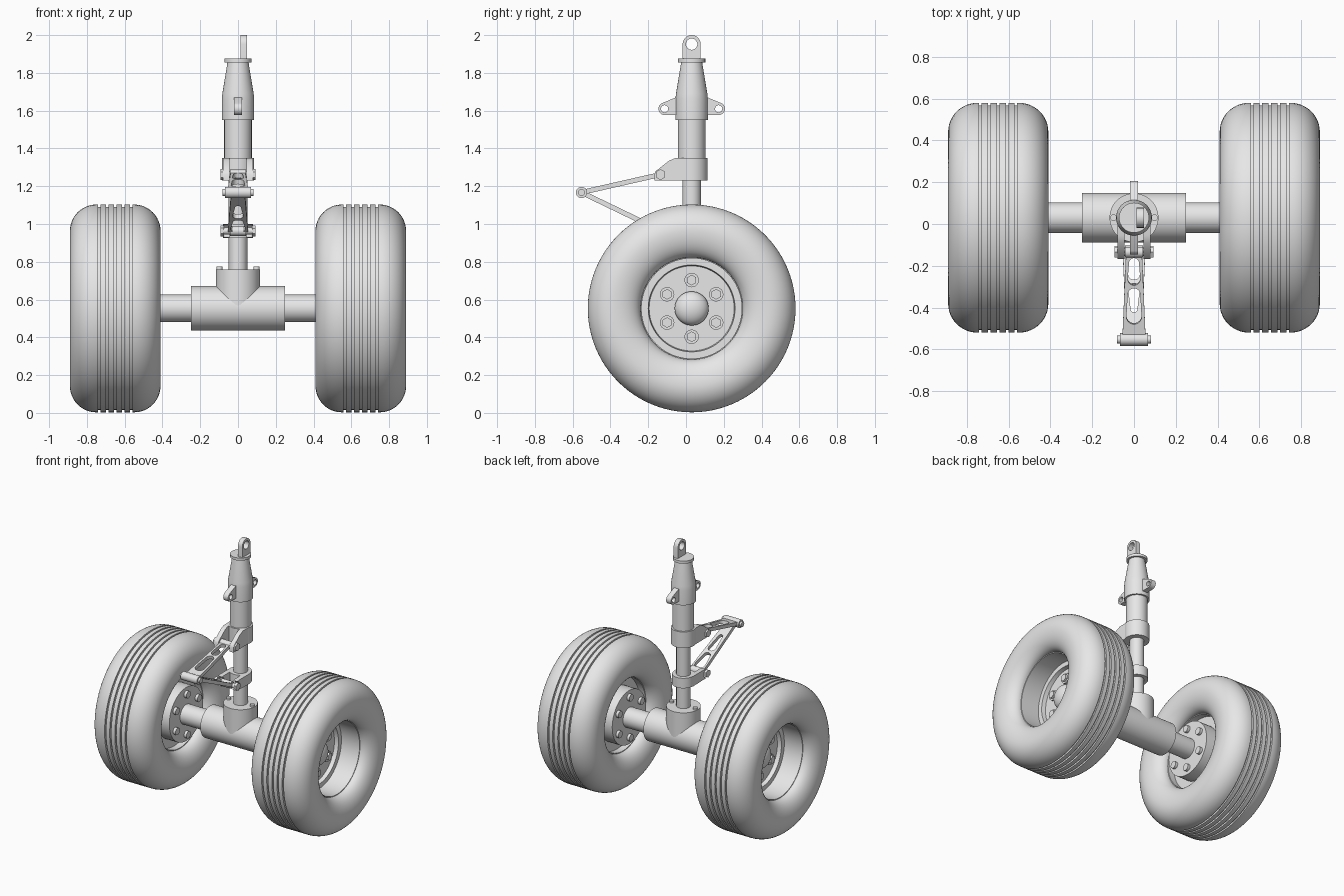
import bpy, bmesh
from math import sin, cos, pi, radians
from mathutils import Matrix, Vector

cube = bpy.data.objects.get("Cube")
if cube:
    bpy.data.objects.remove(cube, do_unlink=True)

metal = bpy.data.materials.new("plain_grey")
GREY = (0.8, 0.8, 0.8, 1)
metal.diffuse_color = GREY
metal.use_nodes = True
metal.node_tree.nodes["Principled BSDF"].inputs["Base Color"].default_value = GREY

CY, AXLE_Z = 0.03, 0.553          # strut line and axle height
STRUT = Matrix.Translation((0, CY, 0))
# plate frame: local x -> world y, local y -> world z, local z -> world x
SIDE = Matrix(((0, 0, 1, 0), (1, 0, 0, 0), (0, 1, 0, 0), (0, 0, 0, 1)))


def finish(name, bm, matrix):
    bmesh.ops.remove_doubles(bm, verts=bm.verts, dist=1e-5)
    bmesh.ops.recalc_face_normals(bm, faces=bm.faces)
    mesh = bpy.data.meshes.new(name)
    bm.to_mesh(mesh)
    bm.free()
    mesh.polygons.foreach_set("use_smooth", [True] * len(mesh.polygons))
    mesh.set_sharp_from_angle(angle=radians(32))
    mesh.materials.append(metal)
    obj = bpy.data.objects.new(name, mesh)
    obj.matrix_world = matrix
    bpy.context.collection.objects.link(obj)
    return obj


def lathe(name, profile, matrix, n=48, closed=False):
    """Turn (radius, height) points around local z."""
    bm = bmesh.new()
    rings = []
    for k in range(n):
        a = 2 * pi * k / n
        rings.append([bm.verts.new((r * cos(a), r * sin(a), h)) for r, h in profile])
    count = len(profile)
    for k in range(n):
        p, q = rings[k], rings[(k + 1) % n]
        for i in range(count if closed else count - 1):
            j = (i + 1) % count
            corners = [p[i], q[i], q[j], p[j]]
            if profile[i][0] == 0:
                corners = [p[i], q[j], p[j]]
            elif profile[j][0] == 0:
                corners = [p[i], q[i], p[j]]
            bm.faces.new(corners)
    return finish(name, bm, matrix)


def rod(name, r, lo, hi, matrix, n=32):
    return lathe(name, [(0, lo), (r, lo), (r, hi), (0, hi)], matrix, n)


def arc(cx, cy, r, start, end, n=12):
    angles = [radians(start + (end - start) * k / n) for k in range(n + 1)]
    return [(cx + r * cos(a), cy + r * sin(a)) for a in angles]


def circle(cx, cy, r):
    return arc(cx, cy, r, 0, 345, 23)


def slot(x0, x1, r0, r1):
    return arc(x0, 0, r0, 90, 270) + arc(x1, 0, r1, -90, 90)


def plate(name, loops, thickness, matrix):
    """Extrude an outline, with further loops as holes, about local z = 0."""
    curve = bpy.data.curves.new(name + "_outline", "CURVE")
    curve.dimensions, curve.fill_mode = "2D", "BOTH"
    curve.extrude = thickness / 2
    for loop in loops:
        s = curve.splines.new("POLY")
        s.points.add(len(loop) - 1)
        for pt, (x, y) in zip(s.points, loop):
            pt.co = (x, y, 0, 1)
        s.use_cyclic_u = True
    temp = bpy.data.objects.new(name + "_outline", curve)
    bpy.context.collection.objects.link(temp)
    bpy.context.view_layer.update()
    shape = temp.evaluated_get(bpy.context.evaluated_depsgraph_get())
    mesh = bpy.data.meshes.new_from_object(shape)
    bm = bmesh.new()
    bm.from_mesh(mesh)
    bpy.data.objects.remove(temp, do_unlink=True)
    bpy.data.meshes.remove(mesh)
    return finish(name, bm, matrix)


def across(y, z, x=0, s=1):
    """Frame whose local z runs along s * x."""
    return Matrix.Translation((x, y, z)) @ Matrix.Rotation(s * pi / 2, 4, "Y")


# Tyre section: grooved tread, rounded shoulders, bulged sidewalls
R, W = 0.55, 0.24
tread = []
for k in range(-2, 3):
    g = k * 0.0425
    tread += [(R, g - 0.006), (R - 0.013, g - 0.006), (R - 0.013, g + 0.006), (R, g + 0.006)]
half = [(0.41 + 0.14 * sin(t), 0.1 + 0.14 * cos(t))
        for t in [pi / 2 * (1 - k / 12) for k in range(13)]]
half += [(0.41 - 0.14 * sin(t), 0.15 + 0.09 * cos(t))
         for t in [pi / 2 * k / 10 for k in range(1, 11)]]
tyre_section = [(r, -a) for r, a in reversed(half)] + tread + half

rim_section = [(0, -0.03), (0.225, -0.03), (0.23, 0), (0.265, 0), (0.265, 0.15),
               (0.275, 0.15), (0.275, -0.15), (0.265, -0.15), (0.265, -0.1), (0, -0.1)]
dome = [(0.09 * cos(t), -0.01 + 0.06 * sin(t)) for t in [pi / 2 * k / 8 for k in range(8)]]
hub_section = [(0, -0.04), (0.09, -0.04)] + dome + [(0, 0.05)]

for s, side in ((1, "left"), (-1, "right")):
    hub = across(CY, AXLE_Z, s * 0.65, s)
    lathe(side + "_tyre", tyre_section, hub, 96, closed=True)
    lathe(side + "_rim", rim_section, hub, 64)
    lathe(side + "_hub_dome", hub_section, hub)
    rod(side + "_brake_flange", 0.2, -0.2, -0.09, hub, 48)
    for k in range(6):
        a = radians(60 * k)
        spot = hub @ Matrix.Translation((0.15 * cos(a), 0.15 * sin(a), 0))
        rod(side + "_wheel_washer", 0.038, -0.04, -0.015, spot, 24)
        rod(side + "_wheel_nut", 0.028, -0.02, 0, spot, 6)
        rod(side + "_flange_bolt", 0.026, -0.22, -0.19, spot, 16)

# Axle, its housing and the strut socket
axle = across(CY, AXLE_Z)
rod("axle", 0.073, -0.5, 0.5, axle)
rod("axle_housing", 0.118, -0.25, 0.25, axle, 48)
rod("strut_socket", 0.117, AXLE_Z, 0.76, STRUT, 48)
for x in (-0.098, 0.098):
    rod("socket_bolt", 0.016, 0.75, 0.775, Matrix.Translation((x, CY, 0)), 12)

# Strut: piston, cylinder, tapered head and cap
rod("piston", 0.049, 0.7, 1.3, STRUT)
rod("cylinder", 0.073, 1.23, 1.6, STRUT, 48)
lathe("tapered_head", [(0, 1.55), (0.086, 1.55), (0.086, 1.66), (0.083, 1.69),
                       (0.055, 1.86), (0, 1.86)], STRUT)
rod("head_cap", 0.072, 1.855, 1.875, STRUT)
plate("top_lug", [[(-0.048, 1.865), (0.048, 1.865)] + arc(0, 1.952, 0.048, 0, 180),
                  circle(0, 1.952, 0.03)],
      0.036, Matrix.Translation((0.03, CY, 0)) @ SIDE)
for d, name in ((-1, "front_lug"), (1, "rear_lug")):
    outline = [(0.06, 1.68), (0.06, 1.577)] + arc(0.143, 1.61, 0.033, -90, 62)
    loops = [outline, circle(0.143, 1.61, 0.019)]
    plate(name, [[(d * u, z) for u, z in lp] for lp in loops], 0.04, STRUT @ SIDE)

# Collars with forked cheeks that hold the scissor links
rod("upper_collar", 0.085, 1.23, 1.35, STRUT, 48)
rod("lower_collar", 0.077, 0.925, 1.0, STRUT, 48)
upper_cheek = [(0.03, 1.23), (0.03, 1.35), (-0.055, 1.35), (-0.09, 1.335),
               (-0.16, 1.28), (-0.167, 1.265), (-0.167, 1.23)]
lower_cheek = [(0.03, 0.925), (0.03, 1.0), (-0.1, 1.0)] + arc(-0.13, 0.963, 0.034, 80, -90)
PINS = {"upper": Vector((0, -0.135, 1.262)), "lower": Vector((0, -0.13, 0.963))}
APEX = Vector((0, -0.553, 1.167))
for x in (-0.063, 0.063):
    for name, shape in (("upper", upper_cheek), ("lower", lower_cheek)):
        plate(name + "_cheek", [shape], 0.034, Matrix.Translation((x, 0, 0)) @ SIDE)
for name, p in PINS.items():
    rod(name + "_pin", 0.018, -0.085, 0.085, across(p.y, p.z), 20)
    for s in (-1, 1):
        rod(name + "_pin_nut", 0.029, 0.075, 0.093, across(p.y, p.z, 0, s), 6)
    rod(name + "_link_eye", 0.026, -0.042, 0.042, across(p.y, p.z), 24)

# Scissor links: tapered frames with two slots each
for name, root_w, tip_w in (("upper", 0.038, 0.056), ("lower", 0.054, 0.036)):
    p = PINS[name]
    along = (APEX - p).normalized()
    wide = Vector((1, 0, 0))
    frame = Matrix((along, wide, along.cross(wide))).transposed().to_4x4()
    frame.translation = p
    length = (APEX - p).length
    outline = [(0, -root_w), (length, -tip_w), (length, tip_w), (0, root_w)]
    a, b = root_w - 0.014, tip_w - 0.02
    mid = (a + b) / 2
    holes = [slot(0.05, 0.13, a, mid), slot(0.205, 0.315, mid, b)]
    plate(name + "_scissor_link", [outline] + holes, 0.026, frame)
rod("apex_pin", 0.03, -0.068, 0.068, across(APEX.y, APEX.z), 24)
rod("apex_pin_core", 0.019, -0.082, 0.082, across(APEX.y, APEX.z), 12)
